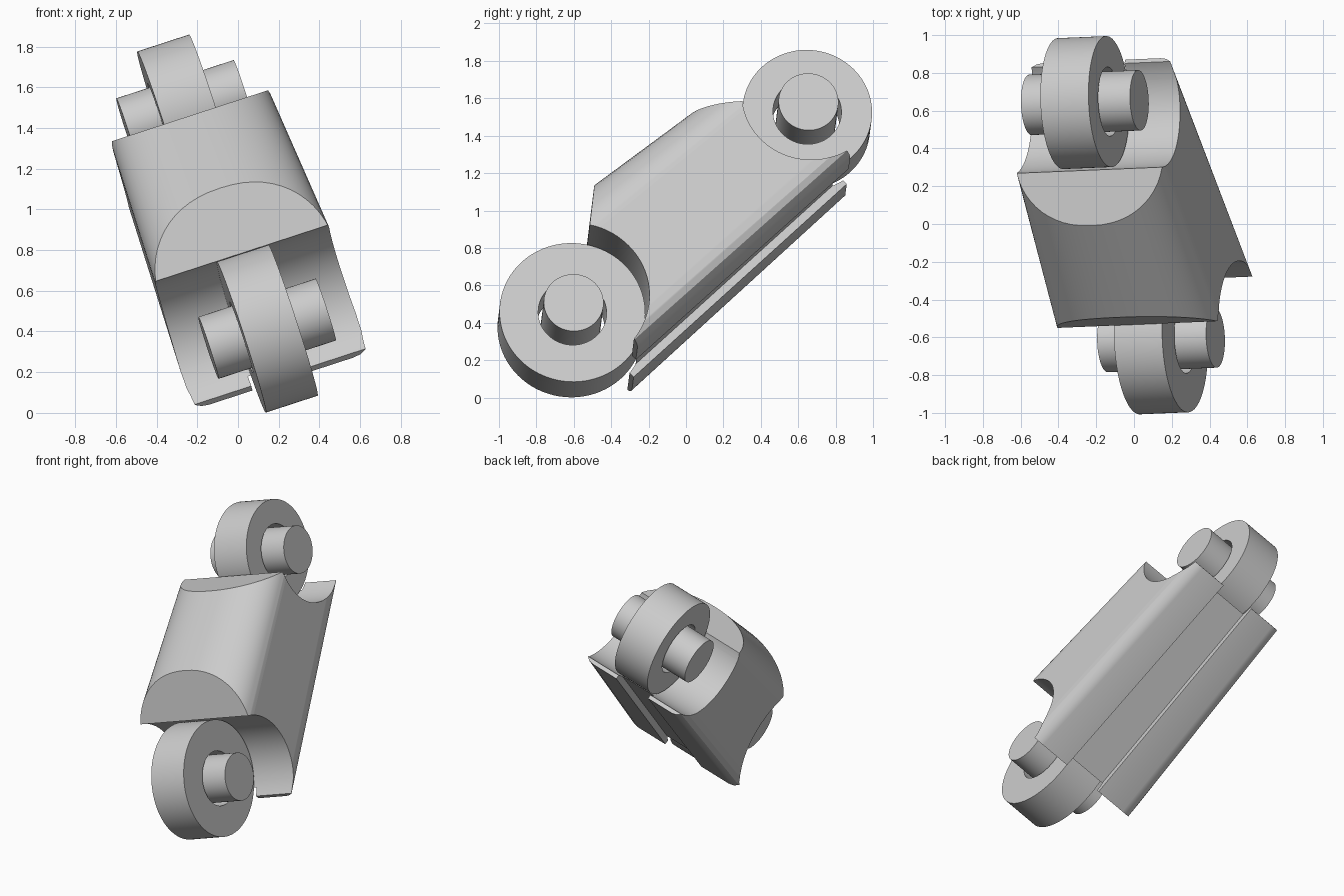
import bpy, bmesh, math
from mathutils import Matrix, Vector

if "Cube" in bpy.data.objects:
    bpy.data.objects.remove(bpy.data.objects["Cube"], do_unlink=True)

grey = bpy.data.materials.new("plain_grey")
grey.use_nodes = True
grey.diffuse_color = (0.6, 0.6, 0.6, 1)
grey.node_tree.nodes["Principled BSDF"].inputs["Base Color"].default_value = (0.6, 0.6, 0.6, 1)

# Tilted frame: columns are the axle, length and upward directions
axle = Vector((0.95, 0.04, 0.31)).normalized()
length = Vector((-0.242, 0.721, 0.65))
length = (length - axle * length.dot(axle)).normalized()
up = axle.cross(length)
frame = Matrix((axle, length, up)).transposed().to_4x4()
frame.translation = (-0.0585, 0.015, 0.9505)


def finish(name, bm):
    bmesh.ops.recalc_face_normals(bm, faces=bm.faces)
    mesh = bpy.data.meshes.new(name)
    bm.to_mesh(mesh)
    bm.free()
    mesh.materials.append(grey)
    obj = bpy.data.objects.new(name, mesh)
    obj.matrix_world = frame
    bpy.context.collection.objects.link(obj)
    return obj


def activate(obj):
    bpy.ops.object.select_all(action="DESELECT")
    obj.select_set(True)
    bpy.context.view_layer.objects.active = obj


def smooth(obj):
    activate(obj)
    bpy.ops.object.shade_smooth_by_angle(angle=math.radians(30))


def cylinder(name, radius, width, centre):
    bm = bmesh.new()
    place = Matrix.Translation((0, *centre)) @ Matrix.Rotation(math.pi / 2, 4, "Y")
    bmesh.ops.create_cone(bm, cap_ends=True, segments=96, radius1=radius,
                          radius2=radius, depth=width, matrix=place)
    return finish(name, bm)


def cut(obj, cutter):
    cutter.hide_render = True
    activate(obj)
    mod = obj.modifiers.new("cut", "BOOLEAN")
    mod.operation = "DIFFERENCE"
    mod.solver = "EXACT"
    mod.object = cutter
    bpy.ops.object.modifier_apply(modifier=mod.name)
    bpy.data.objects.remove(cutter, do_unlink=True)


# Domed body section, slotted underneath
half = [(0.14, -0.36), (0.14, -0.405), (0.35, -0.405), (0.385, -0.398), (0.413, -0.378),
        (0.428, -0.345), (0.432, -0.3), (0.432, 0.18)]
for i in range(1, 15):
    t = math.pi / 2 * i / 14
    half.append((0.432 * math.cos(t) ** 0.9, 0.18 + 0.26 * math.sin(t)))
half[-1] = (0, 0.44)
section = half + [(-x, z) for x, z in reversed(half[:-1])]

# Body tapers towards the rear
bm = bmesh.new()
rings = []
for y in (-0.79, 0.79):
    rings.append([bm.verts.new((x * (1 - 0.083 * y), y, z * (1 - 0.22 * y) if z > 0 else z))
                  for x, z in section])
count = len(section)
for i in range(count):
    j = (i + 1) % count
    bm.faces.new((rings[0][i], rings[0][j], rings[1][j], rings[1][i]))
for ring in rings:
    bm.faces.new(ring)

# Sloping flat cuts at both ends of the dome
for p, q in (((-0.525, 0.245), (-0.26, 0.465)), ((0.357, 0.405), (0.57, 0.2))):
    dy, dz = q[0] - p[0], q[1] - p[1]
    result = bmesh.ops.bisect_plane(bm, geom=bm.verts[:] + bm.edges[:] + bm.faces[:],
                                    plane_co=(0, *p), plane_no=(0, -dz, dy), clear_outer=True)
    edges = [e for e in result["geom_cut"] if isinstance(e, bmesh.types.BMEdge)]
    bmesh.ops.edgeloop_fill(bm, edges=edges)
body = finish("body", bm)

# Wheels with axles, and the hollows they sit in
for end, radius, hollow, centre in (("front", 0.39, 0.4, (-0.85, 0.022)),
                                    ("rear", 0.347, 0.36, (0.85, -0.022))):
    cut(body, cylinder("hollow_cutter", hollow, 2, centre))
    wheel = cylinder(end + "_wheel", radius, 0.268, centre)
    cut(wheel, cylinder("bore_cutter", 0.183, 1, centre))
    smooth(wheel)
    smooth(cylinder(end + "_axle", 0.16, 0.607, centre))
smooth(body)
